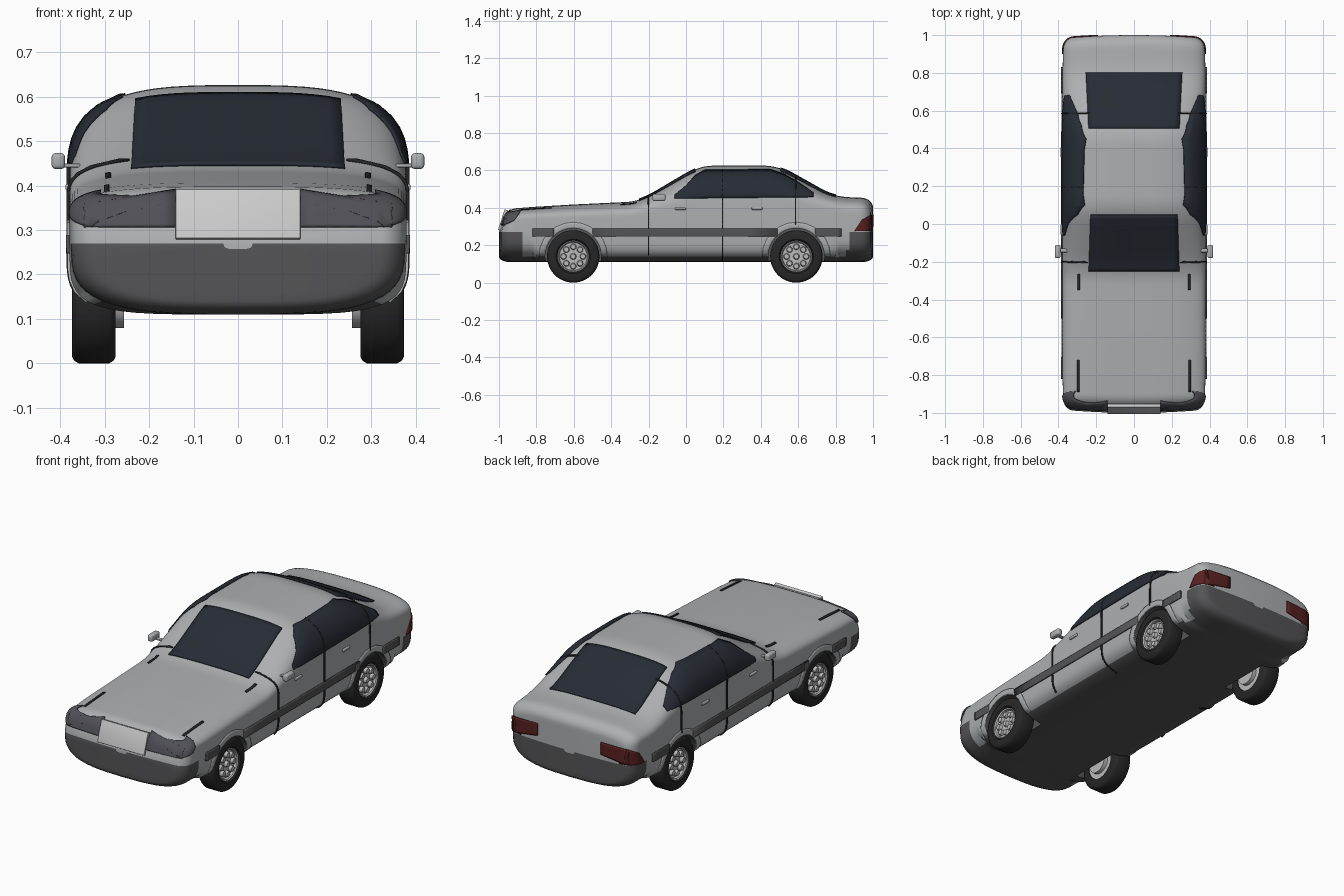
import bpy, bmesh, math
from mathutils import Vector, Matrix
from mathutils.bvhtree import BVHTree

if "Cube" in bpy.data.objects:
    bpy.data.objects.remove(bpy.data.objects["Cube"])


def mat(name, r, g, b):
    m = bpy.data.materials.new(name)
    m.diffuse_color = (r, g, b, 1)
    m.use_nodes = True
    m.node_tree.nodes["Principled BSDF"].inputs["Base Color"].default_value = m.diffuse_color
    return m


PAINT = mat("paint", .42, .43, .44)
TRIM = mat("trim", .09, .09, .095)
GLASS = mat("glass", .02, .025, .035)
LAMP = mat("lamp", .08, .08, .095)
RED = mat("tail_red", .1, .015, .015)
BLACK = mat("rubber", .02, .02, .02)
ALLOY = mat("alloy", .5, .5, .5)
PLATE = mat("plate_grey", .6, .6, .6)


def new_object(name, bm, *mats):
    bmesh.ops.recalc_face_normals(bm, faces=bm.faces)
    me = bpy.data.meshes.new(name)
    bm.to_mesh(me)
    bm.free()
    ob = bpy.data.objects.new(name, me)
    bpy.context.collection.objects.link(ob)
    for m in mats:
        me.materials.append(m)
    return ob


def smooth(ob, angle=35):
    bpy.ops.object.select_all(action='DESELECT')
    ob.select_set(True)
    bpy.context.view_layer.objects.active = ob
    bpy.ops.object.shade_smooth_by_angle(angle=math.radians(angle))


def mirror(ob):
    ob.modifiers.new("mirror", 'MIRROR').use_clip = False


# Body shell: lofted superelliptic sections (y, roof height, shoulder height)
PROFILE = [(-1.1, .388, .33), (-.95, .397, .33), (-.6, .418, .34), (-.28, .433, .35), (-.2, .462, .37),
           (.03, .598, .40), (.10, .625, .40), (.45, .626, .40), (.53, .604, .40),
           (.76, .475, .38), (.84, .458, .37), (1.1, .447, .36)]
MID = .27


def lerp_profile(y):
    for a, b in zip(PROFILE, PROFILE[1:]):
        if y <= b[0]:
            t = (y - a[0]) / (b[0] - a[0])
            return [a[i] + (b[i] - a[i]) * t for i in (1, 2)]


def section(y, scale=1):
    samples = [lerp_profile(y + d * .012) for d in range(-3, 4)]
    top, sh = (sum(s[i] for s in samples) / 7 for i in (0, 1))
    d = min(1, max(0, (abs(y) - .94) / .06))
    inset = .05 * (1 - math.sqrt(1 - d * d))
    w = .379 - inset - .006 * max(0, abs(y) - .8) / .2
    top, sh, bot = top - inset, sh - inset * .5, .11 + inset * .6
    low_n = 3.3 if abs(y) > .8 else 4.5
    half = []
    for i in range(15):
        a = math.pi / 2 * (1 - i / 14)
        half.append((w * max(0, math.cos(a)) ** (2 / low_n), MID - (MID - bot) * math.sin(a) ** (2 / low_n)))
    for i in range(21):
        a = math.pi / 2 * i / 20
        half.append((w * max(0, math.cos(a)) ** (2 / 3.2), sh + (top - sh) * math.sin(a) ** (2 / 3.2)))
    half[0], half[-1] = (0, bot), (0, top)
    pts = []
    for x, z in half + [(-x, z) for x, z in half[-2:0:-1]]:
        x, z = x * scale, MID + (z - MID) * scale
        fade = max(0, (abs(y) - .8) / .2)
        yy = y - math.copysign(.015 * (x / .36) ** 2 * fade, y)
        if y < 0:
            yy += .33 * max(0, z - MID) * fade
        pts.append((x, yy, z))
    return pts


bm = bmesh.new()
ys = [-1, -.998, -.99, -.975] + [i * .02 for i in range(-48, 49)] + [.975, .99, .998, 1]
caps = (.1, .3, .5, .7, .87)
rings = [section(-1, s) for s in caps] + [section(y) for y in ys] + [section(1, s) for s in caps[::-1]]
loops = [[bm.verts.new(p) for p in r] for r in rings]
for a, b in zip(loops, loops[1:]):
    for i in range(len(a)):
        j = (i + 1) % len(a)
        bm.faces.new((a[i], a[j], b[j], b[i]))
bm.faces.new(loops[0])
bm.faces.new(loops[-1])
for f in bm.faces:
    c = f.calc_center_median()
    f.material_index = int(c.z < .14 or (c.z < MID - .001 and (c.y < -.87 or c.y > .865)))
body = new_object("body_shell", bm, PAINT, TRIM)
tmp = bmesh.new()
tmp.from_mesh(body.data)
SURFACE = BVHTree.FromBMesh(tmp)
tmp.free()

# Wheel wells cut from the shell
AXLES = (-.603, .59)
for y in AXLES:
    for s in (-1, 1):
        bm = bmesh.new()
        bmesh.ops.create_cone(bm, cap_ends=True, segments=48, radius1=.15, radius2=.15, depth=.3,
                              matrix=Matrix.Translation((s * .39, y, .14)) @ Matrix.Rotation(math.pi / 2, 4, 'Y'))
        cut = new_object("well_cutter", bm, TRIM)
        cut.hide_render = True
        mod = body.modifiers.new("well", 'BOOLEAN')
        mod.operation, mod.object, mod.solver = 'DIFFERENCE', cut, 'EXACT'
        bpy.context.view_layer.objects.active = body
        bpy.ops.object.modifier_apply(modifier=mod.name)
        bpy.data.objects.remove(cut)
smooth(body)


# Panels projected onto the shell, filled between two outlines
VIEWS = {'side': (lambda p: Vector((1, p[0], p[1])), Vector((-1, 0, 0))),
         'front': (lambda p: Vector((p[0], -2, p[1])), Vector((0, 1, 0))),
         'rear': (lambda p: Vector((p[0], 2, p[1])), Vector((0, -1, 0))),
         'top': (lambda p: Vector((p[0], p[1], 2)), Vector((0, 0, -1)))}


def panel(name, view, low, high, material, lift=.003, both=True, sub=6, rows=8):
    origin, direction = VIEWS[view]
    bm = bmesh.new()
    cols = []
    for k in range((len(low) - 1) * sub + 1):
        i = min(k // sub, len(low) - 2)
        t = k / sub - i
        a, b = (Vector(e[i]).lerp(Vector(e[i + 1]), t) for e in (low, high))
        col = []
        for r in range(rows + 1):
            o = origin(a.lerp(b, r / rows))
            hit, nrm, _, _ = SURFACE.ray_cast(o, direction)
            if hit is None:
                hit, nrm, _, _ = SURFACE.find_nearest(o + direction * (.65 if view == 'side' else 1))
            if nrm.dot(direction) > 0:
                nrm = -nrm
            col.append(bm.verts.new(hit + nrm * lift))
        cols.append(col)
    for a, b in zip(cols, cols[1:]):
        for r in range(rows):
            bm.faces.new((a[r], b[r], b[r + 1], a[r + 1]))
    ob = new_object(name, bm, material)
    smooth(ob)
    sol = ob.modifiers.new("thickness", 'SOLIDIFY')
    sol.thickness, sol.offset = lift * 2, 0
    if both:
        mirror(ob)
    return ob


# Glass
panel("windscreen", 'top', [(-.24, -.25), (.24, -.25)], [(-.23, .05), (.23, .05)], GLASS, both=False, sub=16, rows=16)
panel("rear_window", 'top', [(-.24, .505), (.24, .505)], [(-.255, .80), (.255, .80)], GLASS, both=False, sub=16, rows=16)
top_edge = [(-.06, .468), (0, .515), (.05, .57), (.1, .598), (.45, .602), (.52, .578), (.58, .545), (.68, .478)]
panel("side_window", 'side', [(y, .45 + .01 * y) for y, z in top_edge], top_edge, GLASS)

# Door seams, side strip and arch flares
for y, z0, z1 in ((-.2, .15, .455), (.195, .12, .6), (.585, .31, .56)):
    panel("door_seam", 'side', [(y - .003, z0), (y + .003, z0)], [(y - .003, z1), (y + .003, z1)], BLACK, .0035, sub=1, rows=20)
for y0, y1 in ((-.82, -.705), (-.5, .49), (.69, .83)):
    panel("side_strip", 'side', [(y0, .247), (y1, .247)], [(y0, .289), (y1, .289)], TRIM, .004)
for y in AXLES:
    arcs = [[(y + r * math.cos(a * math.pi / 12), .14 + r * math.sin(a * math.pi / 12)) for a in range(13)]
            for r in (.151, .183)]
    panel("arch_flare", 'side', arcs[0], arcs[1], PAINT, .0025, sub=2, rows=3)

# Lamps
panel("headlamp", 'front', [(.14, .306), (.345, .306)], [(.14, .388), (.30, .386), (.345, .355)][::2], LAMP, rows=10)
panel("headlamp_side", 'side', [(-.975, .306), (-.92, .33), (-.89, .37)], [(-.965, .37), (-.92, .378), (-.885, .385)], LAMP)
panel("tail_lamp", 'rear', [(.19, .30), (.345, .275)], [(.19, .365), (.345, .36)], RED)
panel("tail_lamp_side", 'side', [(.90, .275), (.99, .275)], [(.94, .335), (.985, .36)], RED)

# Bonnet creases
for x, y0, y1 in ((.292, -.35, -.265), (.295, -.89, -.72)):
    panel("bonnet_crease", 'top', [(x - .006, y0), (x + .006, y0)], [(x - .006, y1), (x + .006, y1)], BLACK, .002, sub=1)


def block(name, centre, size, material, bevel=.005, tilt=0):
    bm = bmesh.new()
    m = Matrix.Translation(centre) @ Matrix.Rotation(tilt, 4, 'X') @ Matrix.Diagonal((*size, 1))
    bmesh.ops.create_cube(bm, size=1, matrix=m)
    bmesh.ops.bevel(bm, geom=bm.edges[:], offset=bevel, segments=3, profile=.5, affect='EDGES')
    ob = new_object(name, bm, material)
    smooth(ob)
    return ob


# Front plate, mirrors, door handles
block("front_panel", (0, -.979, .334), (.28, .018, .116), PLATE, .002, -.32)
mirror(block("wing_mirror", (.404, -.145, .455), (.03, .07, .036), PAINT, .009))
mirror(block("mirror_arm", (.375, -.14, .445), (.04, .02, .008), PAINT, .002))
for y in (-.03, .38):
    mirror(block("door_handle", (.381, y, .396), (.014, .058, .014), PAINT, .004))


# Wheels: lathed tyre and rim plus a ring of hub bosses
def lathe(name, profile, y, material):
    bm = bmesh.new()
    vs = [bm.verts.new((x, 0, r)) for x, r in profile]
    edges = [bm.edges.new(p) for p in zip(vs, vs[1:])]
    bmesh.ops.spin(bm, geom=vs + edges, cent=(0, 0, 0), axis=(1, 0, 0), angle=2 * math.pi, steps=48)
    bmesh.ops.remove_doubles(bm, verts=bm.verts, dist=.0001)
    ob = new_object(name, bm, material)
    ob.location = (0, y, .14)
    smooth(ob)
    mirror(ob)


TYRE = [(.29, .082), (.275, .088), (.275, .125), (.28, .134), (.29, .14), (.358, .14),
        (.368, .134), (.373, .125), (.373, .092), (.36, .083)]
RIM = [(.256, 0), (.256, .06), (.278, .06), (.278, .086), (.36, .086), (.366, .082), (.362, .077), (.35, .074), (.35, 0)]
for y in AXLES:
    lathe("tyre", TYRE, y, BLACK)
    lathe("rim", RIM, y, ALLOY)
    bm = bmesh.new()
    for k in range(9):
        a, rad = k * math.pi / 4, (.052 if k < 8 else 0)
        bmesh.ops.create_cone(bm, cap_ends=True, segments=16, radius1=.0185, radius2=.013, depth=.022,
                              matrix=Matrix.Translation((.355, rad * math.cos(a), rad * math.sin(a))) @ Matrix.Rotation(math.pi / 2, 4, 'Y'))
    bosses = new_object("hub_bosses", bm, ALLOY)
    bosses.location = (0, y, .14)
    smooth(bosses)
    mirror(bosses)
